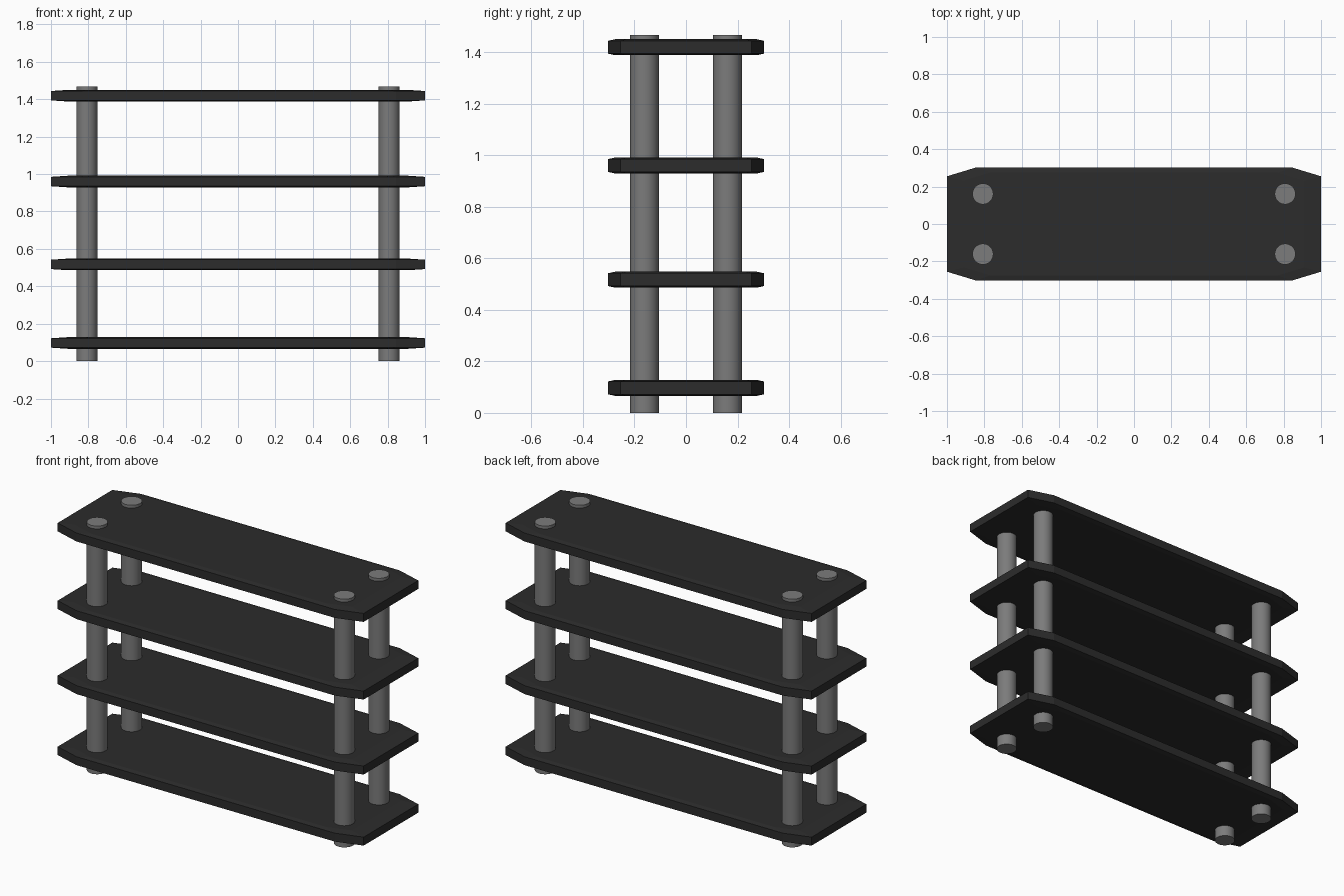
import bpy, bmesh

if "Cube" in bpy.data.objects:
    bpy.data.objects.remove(bpy.data.objects["Cube"])


def material(name, v):
    m = bpy.data.materials.new(name)
    m.diffuse_color = (v, v, v, 1)
    m.use_nodes = True
    m.node_tree.nodes["Principled BSDF"].inputs["Base Color"].default_value = m.diffuse_color
    return m


shelf_mat = material("black_board", 0.025)
post_mat = material("grey_metal", 0.2)

# Shelf outline: rectangle with long clipped corners
OUTLINE = [(1, -0.255), (1, 0.255), (0.845, 0.302), (-0.845, 0.302),
           (-1, 0.255), (-1, -0.255), (-0.845, -0.302), (0.845, -0.302)]


def shelf(name, z0, z1):
    # Stacked outlines: faces sit slightly proud inside a shallow chamfered rim
    bm = bmesh.new()
    drop = 0.006
    rings = []
    for s, z in ((0.91, z0), (1, z0 + drop), (1, z1 - drop), (0.91, z1)):
        rings.append([bm.verts.new((x * s, y * s, z)) for x, y in OUTLINE])
    n = len(OUTLINE)
    for a, b in zip(rings, rings[1:]):
        for i in range(n):
            j = (i + 1) % n
            bm.faces.new((a[i], a[j], b[j], b[i]))
    bm.faces.new(rings[0][::-1])
    bm.faces.new(rings[-1])
    me = bpy.data.meshes.new(name)
    bm.to_mesh(me)
    bm.free()
    me.materials.append(shelf_mat)
    bpy.context.collection.objects.link(bpy.data.objects.new(name, me))


# Four shelves
for i, z in enumerate((0.097, 0.517, 0.96, 1.419)):
    shelf(f"shelf_{i + 1}", z - 0.031, z + 0.031)

# Four round posts running through all shelves
H = 1.467
for side, x in (("left", -0.808), ("right", 0.808)):
    for end, y in (("front", -0.161), ("back", 0.161)):
        bpy.ops.mesh.primitive_cylinder_add(vertices=32, radius=0.056, depth=H,
                                            location=(x, y, H / 2))
        post = bpy.context.object
        post.name = f"{end}_{side}_post"
        post.data.materials.append(post_mat)
        bpy.ops.object.shade_smooth_by_angle()
